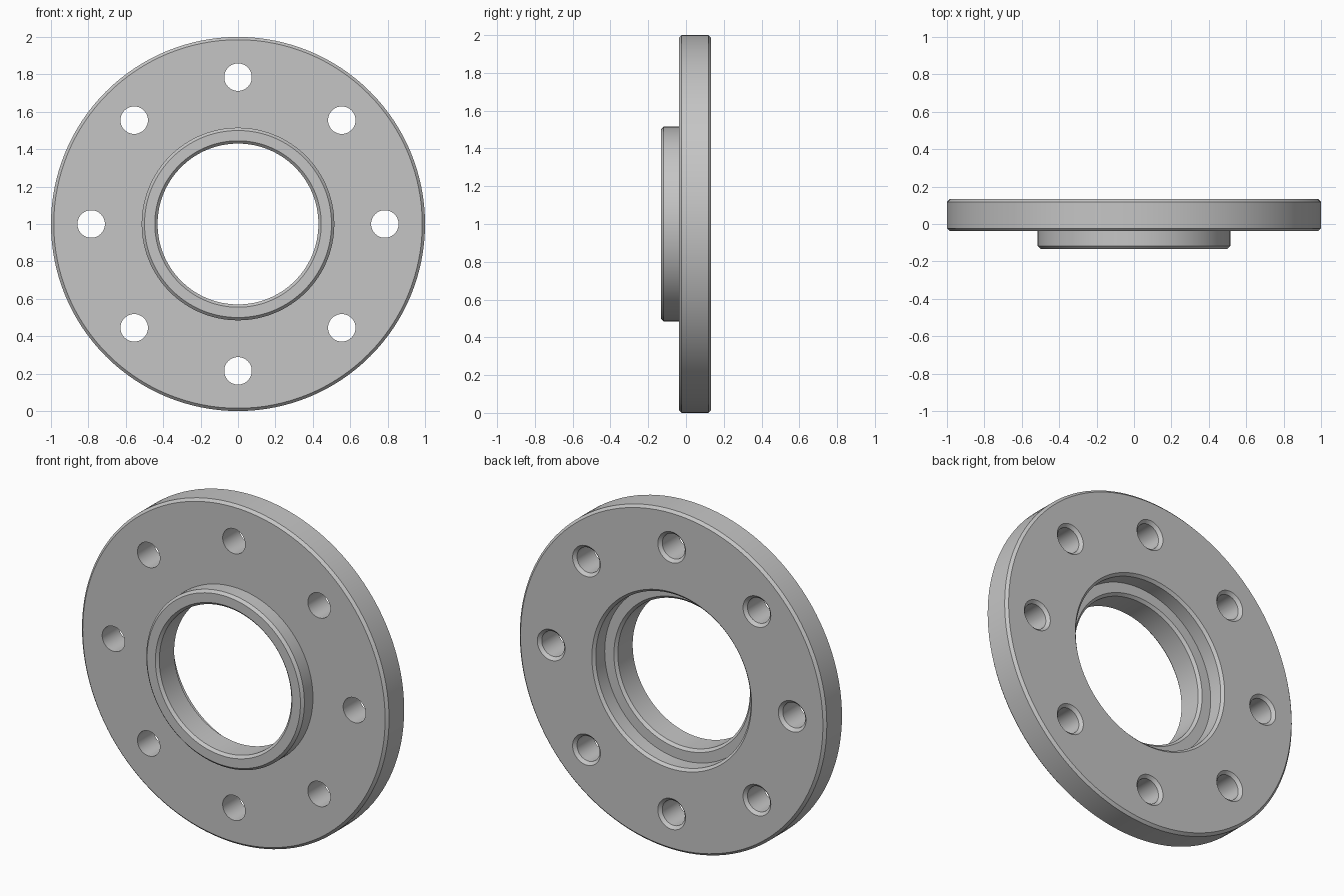
import bpy, bmesh, math

if "Cube" in bpy.data.objects:
    bpy.data.objects.remove(bpy.data.objects["Cube"])

steel = bpy.data.materials.new("steel_grey")
steel.diffuse_color = (0.56, 0.56, 0.56, 1)
steel.use_nodes = True
steel.node_tree.nodes["Principled BSDF"].inputs["Base Color"].default_value = steel.diffuse_color


def lathe(bm, profile, segs, cx, cz, closed):
    """Revolve (radius, y) points about a y-directed axis through (cx, cz)."""
    rings = []
    for r, y in profile:
        rings.append([bm.verts.new((cx + r * math.cos(2 * math.pi * i / segs), y,
                                    cz + r * math.sin(2 * math.pi * i / segs)))
                      for i in range(segs)])
    pairs = list(zip(rings, rings[1:]))
    if closed:
        pairs.append((rings[-1], rings[0]))
    else:
        bm.faces.new(rings[0])
        bm.faces.new(rings[-1])
    for a, b in pairs:
        for i in range(segs):
            j = (i + 1) % segs
            bm.faces.new((a[i], a[j], b[j], b[i]))


def finish(name, bm):
    bmesh.ops.recalc_face_normals(bm, faces=bm.faces)
    me = bpy.data.meshes.new(name)
    bm.to_mesh(me)
    bm.free()
    me.materials.append(steel)
    ob = bpy.data.objects.new(name, me)
    bpy.context.collection.objects.link(ob)
    return ob


# Flange disc with raised front hub, through bore and recessed back socket
C = 0.015
FRONT, FACE, BACK, SEAT = -0.133, -0.038, 0.133, 0.035
profile = [
    (0.43, FRONT + C), (0.43 + C, FRONT),            # bore mouth
    (0.515 - C, FRONT), (0.515, FRONT + C), (0.515, FACE),   # hub
    (1 - C, FACE), (1, FACE + C), (1, BACK - C), (1 - C, BACK),  # rim
    (0.505 + C, BACK), (0.505, BACK - C), (0.505, SEAT),     # back socket
    (0.43 + C, SEAT), (0.43, SEAT - C),              # inner bore edge
]
bm = bmesh.new()
lathe(bm, profile, 128, 0, 1, True)
flange = finish("flange", bm)

# Eight bolt holes, countersunk at the back
bm = bmesh.new()
for k in range(8):
    a = k * math.pi / 4
    lathe(bm, [(0.0735, -0.2), (0.0735, BACK - 0.017), (0.1205, BACK + 0.03)],
          48, 0.785 * math.cos(a), 1 + 0.785 * math.sin(a), False)
cutter = finish("bolt_hole_cutter", bm)
cutter.hide_render = True

mod = flange.modifiers.new("bolt_holes", 'BOOLEAN')
mod.operation = 'DIFFERENCE'
mod.solver = 'EXACT'
mod.object = cutter

bpy.context.view_layer.objects.active = flange
flange.select_set(True)
bpy.ops.object.modifier_apply(modifier=mod.name)
bpy.data.objects.remove(cutter)
bpy.ops.object.shade_smooth_by_angle(angle=math.radians(25))
